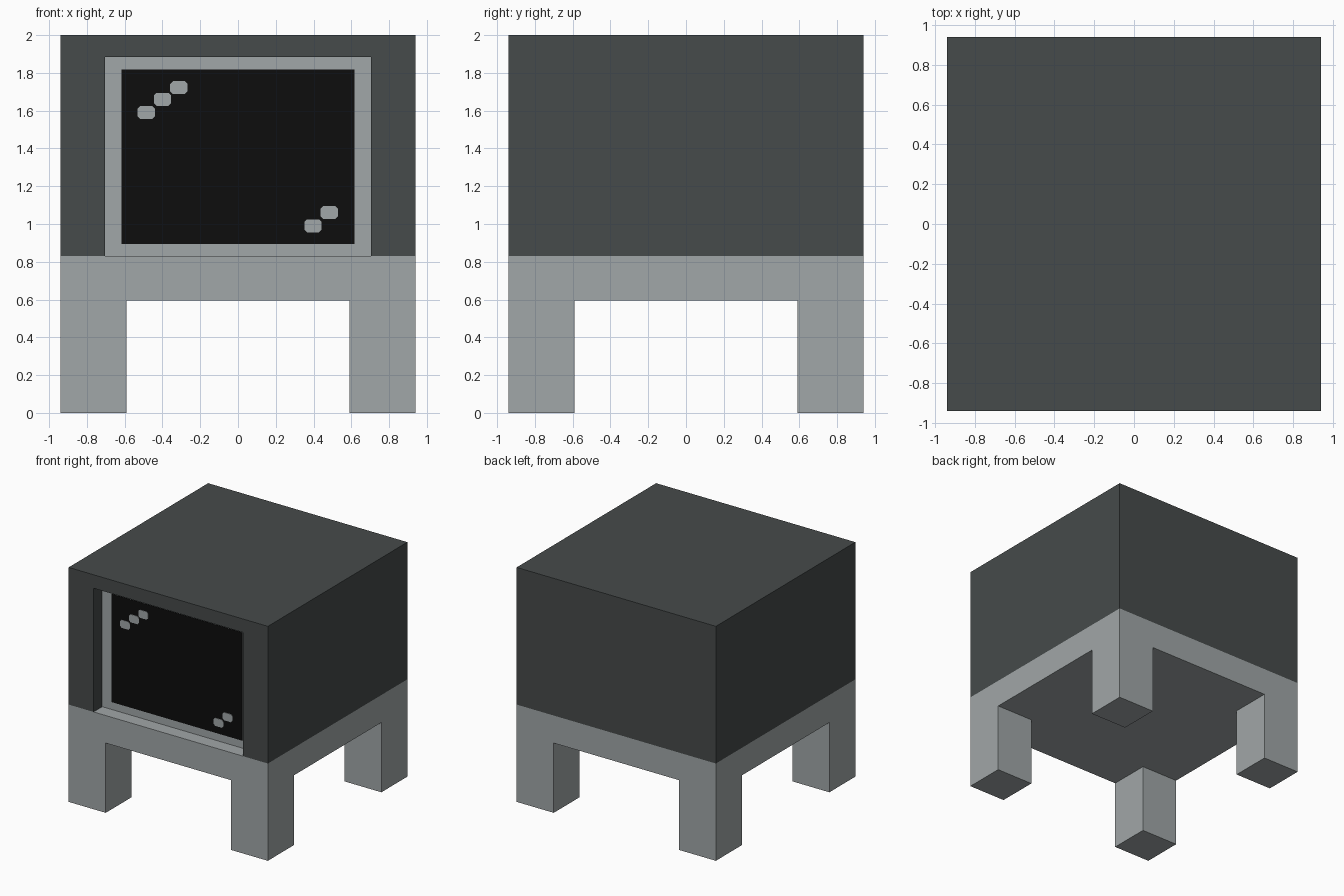
import bpy, bmesh, math

if "Cube" in bpy.data.objects:
    bpy.data.objects.remove(bpy.data.objects["Cube"], do_unlink=True)


def material(name, rgb):
    m = bpy.data.materials.new(name)
    m.use_nodes = True
    m.diffuse_color = (*rgb, 1)
    bsdf = next(n for n in m.node_tree.nodes if n.type == 'BSDF_PRINCIPLED')
    bsdf.inputs["Base Color"].default_value = (*rgb, 1)
    bsdf.inputs["Roughness"].default_value = 0.8
    return m


charcoal = material("charcoal", (0.061, 0.069, 0.069))
light_grey = material("light_grey", (0.356, 0.385, 0.392))
black = material("screen_black", (0.004, 0.004, 0.004))


def finish(name, bm, mat):
    bmesh.ops.recalc_face_normals(bm, faces=bm.faces[:])
    me = bpy.data.meshes.new(name)
    bm.to_mesh(me)
    bm.free()
    me.materials.append(mat)
    ob = bpy.data.objects.new(name, me)
    bpy.context.collection.objects.link(ob)
    return ob


def box(name, lo, hi, mat):
    bm = bmesh.new()
    bmesh.ops.create_cube(bm, size=1)
    for v in bm.verts:
        v.co = [(a + b) / 2 + c * (b - a) for a, b, c in zip(lo, hi, v.co)]
    return finish(name, bm, mat)


HALF = 0.94      # half width and depth
LEG = 0.59       # inner edge of the legs
SLAB, BODY, TOP = 0.595, 0.83, 2.0
BACK = -0.82     # back wall of the screen recess

# Cabinet with a recess open at the front and down to the stand
cabinet = box("cabinet", (-HALF, -HALF, BODY), (HALF, HALF, TOP), charcoal)
cutter = box("recess_cutter", (-0.705, -1.2, 0.6), (0.705, BACK, 1.885), charcoal)
cutter.hide_render = True
mod = cabinet.modifiers.new("recess", 'BOOLEAN')
mod.operation, mod.solver, mod.object = 'DIFFERENCE', 'EXACT', cutter
bpy.context.view_layer.objects.active = cabinet
bpy.ops.object.modifier_apply(modifier=mod.name)
bpy.data.objects.remove(cutter, do_unlink=True)

# Stand: slab and four square legs
box("stand_slab", (-HALF, -HALF, SLAB), (HALF, HALF, BODY), light_grey)
for sx, side in ((1, "left"), (-1, "right")):
    for sy, end in ((-1, "front"), (1, "back")):
        xs, ys = sorted((sx * LEG, sx * HALF)), sorted((sy * LEG, sy * HALF))
        box(f"{end}_{side}_leg", (xs[0], ys[0], 0), (xs[1], ys[1], SLAB), light_grey)

# Screen surround and glass, as thin plates on the recess wall
box("screen_surround", (-0.705, BACK - 0.003, BODY), (0.705, BACK, 1.885), light_grey)
box("screen", (-0.617, BACK - 0.007, 0.895), (0.617, BACK - 0.002, 1.817), black)


# Glints: small cut-cornered spots in diagonal rows
def glint(name, x, z, w=0.046, h=0.034, cut=0.014):
    bm = bmesh.new()
    corners = [(w, cut - h), (w, h - cut), (w - cut, h), (cut - w, h),
               (-w, h - cut), (-w, cut - h), (cut - w, -h), (w - cut, -h)]
    face = bm.faces.new([bm.verts.new((x + a, BACK - 0.006, z + b)) for a, b in corners])
    ext = bmesh.ops.extrude_face_region(bm, geom=[face])
    for v in ext["geom"]:
        if isinstance(v, bmesh.types.BMVert):
            v.co.y -= 0.005
    finish(name, bm, light_grey)


spots = [(-0.485, 1.59), (-0.40, 1.66), (-0.313, 1.722), (0.397, 0.99), (0.483, 1.06)]
for i, (x, z) in enumerate(spots, 1):
    glint(f"screen_glint_{i}", x, z)
